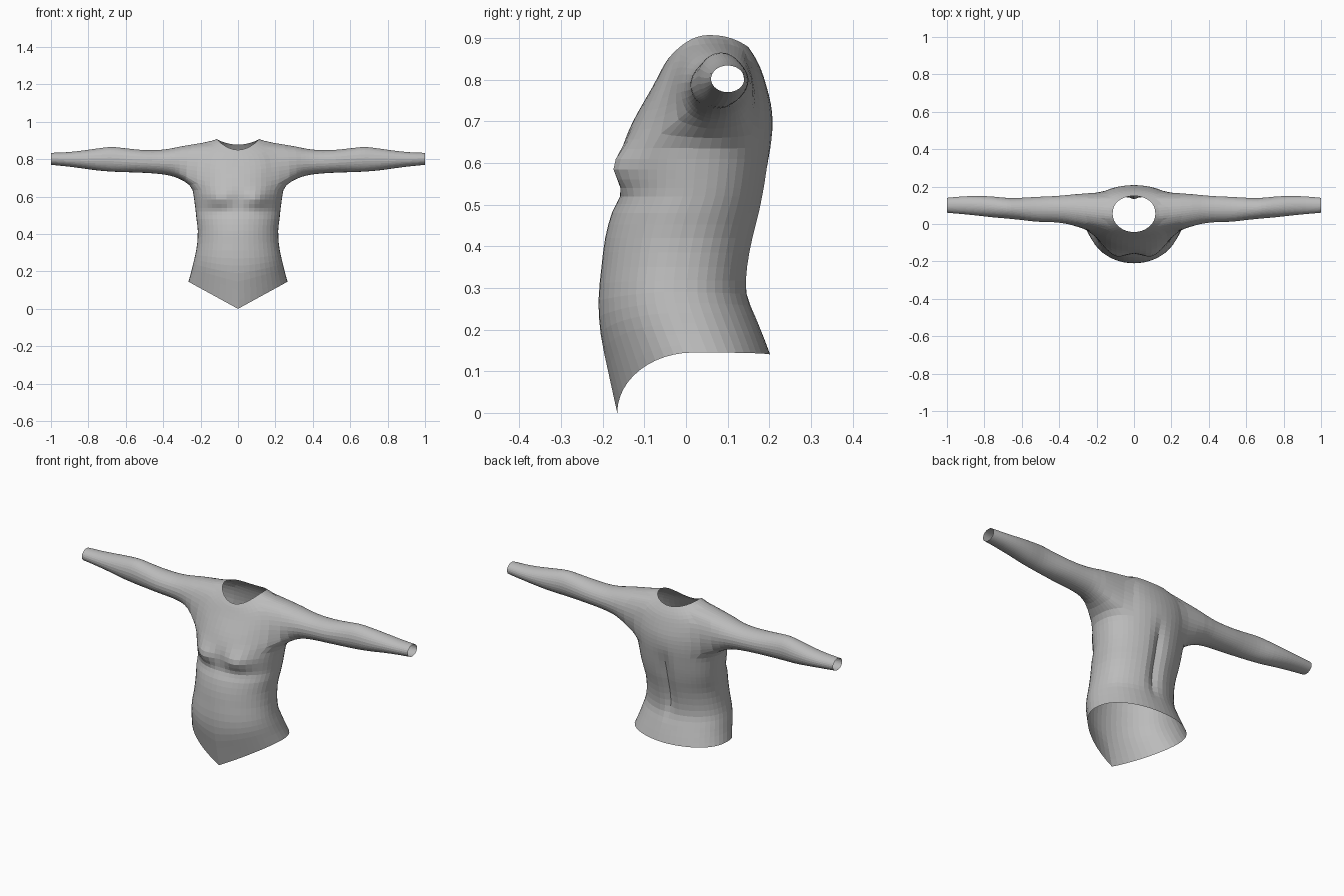
import bpy, bmesh
from math import sin, cos, pi, exp, atan2

if "Cube" in bpy.data.objects:
    bpy.data.objects.remove(bpy.data.objects["Cube"])

fabric = bpy.data.materials.new("grey_fabric")
fabric.use_nodes = True
grey = (0.5, 0.5, 0.5, 1)
fabric.diffuse_color = grey
fabric.node_tree.nodes["Principled BSDF"].inputs["Base Color"].default_value = grey


def refine(rows, steps):
    """Catmull-Rom interpolation between the rows of a table."""
    out = []
    for i in range(len(rows) - 1):
        p0, p1, p2, p3 = (rows[max(0, min(len(rows) - 1, i + k))] for k in (-1, 0, 1, 2))
        for s in range(steps):
            t = s / steps
            out.append([b + t / 2 * (c - a + t * (2*a - 5*b + 4*c - d + t * (3*(b - c) + d - a)))
                        for a, b, c, d in zip(p0, p1, p2, p3)])
    return out + [list(rows[-1])]


def level(z, front, back, width):
    return (z, z, z, front, back, width, 2)


# Body rings: z at front, side, back; y at front, back; half width; dip power
body = refine([
    (0, .145, .14, -.165, .202, .265, 1),
    (.1, .19, .18, -.187, .187, .252, 1),
    (.19, .24, .23, -.205, .168, .24, 1.3),
    (.27, .29, .285, -.21, .15, .228, 2),
    level(.35, -.203, .152, .218),
    level(.42, -.194, .165, .215),
    level(.48, -.178, .18, .222),
    level(.52, -.158, .188, .226),
    level(.56, -.155, .195, .231),
    level(.61, -.154, .202, .238),
    (.655, .66, .655, -.146, .207, .245, 2),
    (.70, .71, .70, -.127, .208, .248, 2),
    (.74, .77, .74, -.105, .204, .245, 2),
    (.78, .83, .785, -.082, .193, .235, 2),
    (.81, .872, .825, -.066, .18, .205, 2),
    (.835, .89, .855, -.053, .165, .16, 2),
    (.85, .907, .878, -.043, .15, .114, 2),
], 2)

# Sleeve rings: x, then the y range and the z range
sleeve = refine([
    (.30, -.02, .166, .688, .872),
    (.36, .0, .155, .711, .857),
    (.43, .009, .149, .722, .849),
    (.52, .012, .145, .728, .85),
    (.61, .022, .14, .731, .859),
    (.68, .029, .14, .734, .865),
    (.76, .036, .147, .741, .856),
    (.84, .045, .15, .752, .845),
    (.92, .053, .147, .762, .837),
    (1, .06, .14, .77, .834),
], 3)

HALF = 24                  # columns from front centre to back centre
C0, C1 = 7, 18             # armhole columns
R0, R1 = 20, 30            # armhole rows


def body_point(row, col):
    zf, zs, zb, yf, yb, w, power = row
    a = pi * col / HALF
    s, c = abs(sin(a)), cos(a)
    if col in (0, HALF):
        s = 0
    x = w * s
    z = zs + ((zf if c > 0 else zb) - zs) * (1 - s ** power)
    mid, depth = (yf + yb) / 2, (yb - yf) / 2
    if c > 0:
        y = mid - depth * c
        # chest swell
        y -= .034 * exp(-((x - .1) / .065) ** 2 - ((z - .59) / .048) ** 2)
    else:
        y = mid + depth * abs(c) ** .85
        # spine groove
        y -= .022 * exp(-(x / .028) ** 2 - ((z - .45) / .17) ** 4)
    return x, y, z


bm = bmesh.new()
grid = [[bm.verts.new(body_point(row, c)) for c in range(HALF + 1)] for row in body]

# Body half, leaving the armhole open
for r in range(len(body) - 1):
    for c in range(HALF):
        if not (R0 <= r < R1 and C0 <= c < C1):
            bm.faces.new((grid[r][c], grid[r][c + 1], grid[r + 1][c + 1], grid[r + 1][c]))
for r in range(R0 + 1, R1):
    for c in range(C0 + 1, C1):
        bm.verts.remove(grid[r][c])

# Armhole rim, in order around the opening
rim = ([grid[R0][c] for c in range(C0, C1)] + [grid[r][C1] for r in range(R0, R1)]
       + [grid[R1][c] for c in range(C1, C0, -1)] + [grid[r][C0] for r in range(R1, R0, -1)])
n = len(rim)
cy = sum(v.co.y for v in rim) / n
cz = sum(v.co.z for v in rim) / n
angles = [atan2(v.co.z - cz, v.co.y - cy) for v in rim]

# Sleeve, continuing from the rim
previous = rim
for x, y0, y1, z0, z1 in sleeve:
    ring = [bm.verts.new((x, (y0 + y1) / 2 + (y1 - y0) / 2 * cos(a),
                          (z0 + z1) / 2 + (z1 - z0) / 2 * sin(a))) for a in angles]
    for i in range(n):
        j = (i + 1) % n
        bm.faces.new((previous[i], previous[j], ring[j], ring[i]))
    previous = ring

# Soften the shoulder joint
joint = [v for v in bm.verts if .15 < v.co.x < .36 and v.co.z > .62 and not v.is_boundary]
for _ in range(4):
    bmesh.ops.smooth_vert(bm, verts=joint, factor=.5,
                          use_axis_x=True, use_axis_y=True, use_axis_z=True)

bmesh.ops.recalc_face_normals(bm, faces=bm.faces)
front = min(bm.faces, key=lambda f: f.calc_center_median().y)
if front.normal.y > 0:
    bmesh.ops.reverse_faces(bm, faces=bm.faces)

mesh = bpy.data.meshes.new("long_sleeved_top")
bm.to_mesh(mesh)
bm.free()
mesh.materials.append(fabric)
top = bpy.data.objects.new("long_sleeved_top", mesh)
bpy.context.collection.objects.link(top)

# Mirror to the other side
mirror = top.modifiers.new("mirror", 'MIRROR')
mirror.use_clip = True
mirror.merge_threshold = .0005
